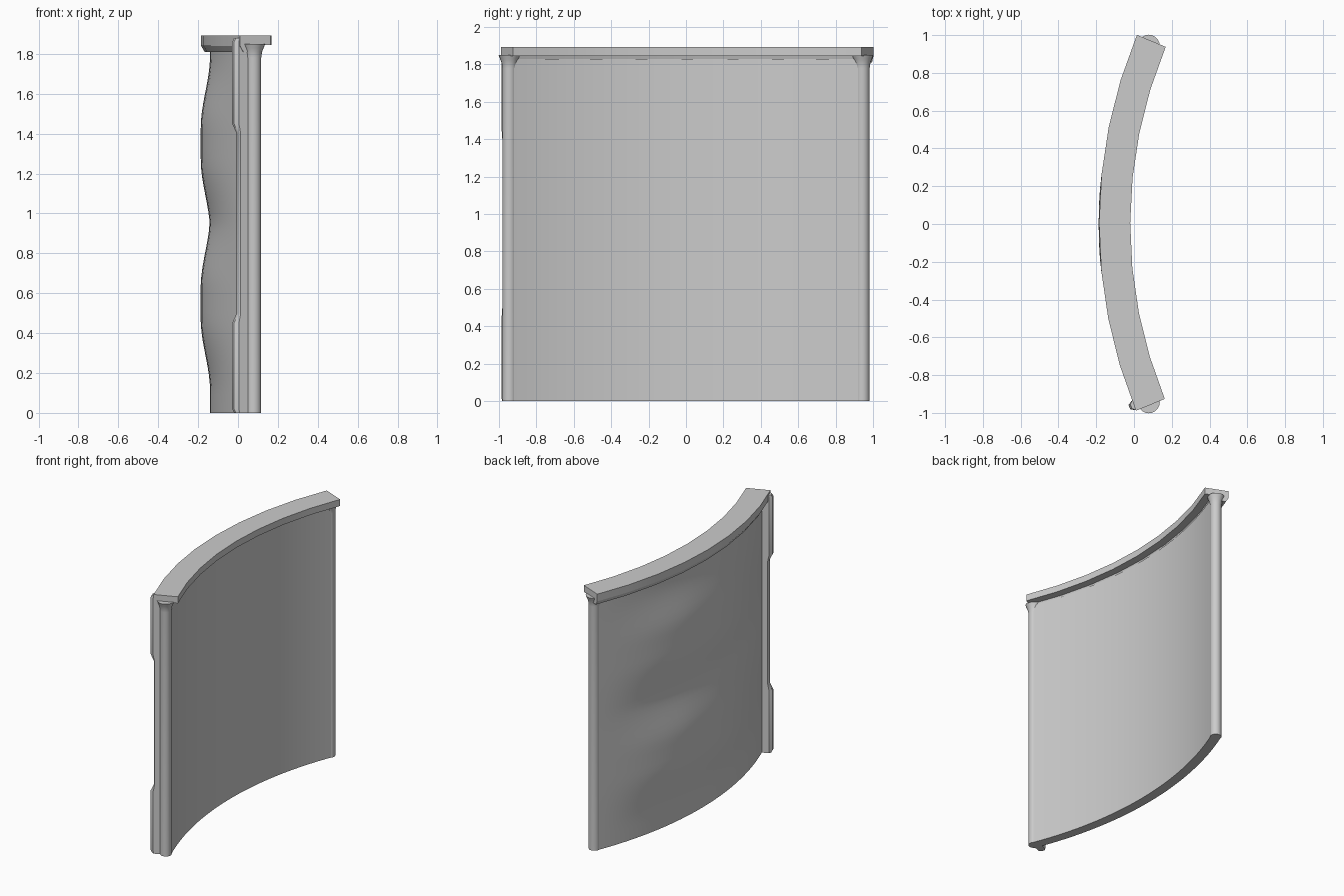
import bpy, bmesh, math
from mathutils import Vector

cube = bpy.data.objects.get("Cube")
if cube:
    bpy.data.objects.remove(cube, do_unlink=True)

CX = 2.415          # centre of the plan arc
R_IN, R_OUT = 2.485, 2.555
END = math.radians(22)

mat = bpy.data.materials.new("plain_grey")
mat.use_nodes = True
grey = (0.6, 0.6, 0.6, 1)
mat.diffuse_color = grey
mat.node_tree.nodes["Principled BSDF"].inputs["Base Color"].default_value = grey


def plan(r, a, z):
    return Vector((CX - r * math.cos(a), r * math.sin(a), z))


def finish(name, bm, angle):
    bmesh.ops.recalc_face_normals(bm, faces=bm.faces)
    me = bpy.data.meshes.new(name)
    bm.to_mesh(me)
    bm.free()
    me.materials.append(mat)
    ob = bpy.data.objects.new(name, me)
    bpy.context.collection.objects.link(ob)
    bpy.ops.object.select_all(action="DESELECT")
    ob.select_set(True)
    bpy.context.view_layer.objects.active = ob
    bpy.ops.object.shade_smooth_by_angle(angle=math.radians(angle))
    return ob


def loft(name, rings, angle=30):
    """Skin closed rings of points and cap both ends."""
    bm = bmesh.new()
    loops = [[bm.verts.new(p) for p in ring] for ring in rings]
    n = len(loops[0])
    for a, b in zip(loops, loops[1:]):
        for i in range(n):
            j = (i + 1) % n
            bm.faces.new((a[i], a[j], b[j], b[i]))
    bm.faces.new(loops[0])
    bm.faces.new(loops[-1])
    return finish(name, bm, angle)


def smooth(t):
    t = max(0, min(1, t))
    return t * t * (3 - 2 * t)


# Curved panel with two swellings on its convex side
def swell(z, a):
    d = min(abs(z - 0.55), abs(z - 1.35))
    return 0.047 * smooth((0.44 - d) / 0.36) * smooth((1 - abs(a) / END) / 0.85)


TOP = 1.83
rings = []
for i in range(33):
    a = END * (i / 16 - 1)
    outer = [plan(R_OUT + swell(TOP * k / 40, a), a, TOP * k / 40) for k in range(41)]
    rings.append([plan(R_IN, a, 0)] + outer + [plan(R_IN, a, TOP)])
loft("curved_panel", rings)

# Coping swept along the arc in eight straight lengths
section = [(2.435, 1.845), (2.435, 1.893), (2.6, 1.893), (2.6, 1.84),
           (2.582, 1.81), (2.5, 1.81), (2.49, 1.845)]
A0, A1 = math.radians(-22.35), math.radians(22.65)
loft("coping", [[plan(r, A0 + (A1 - A0) * i / 8, z) for r, z in section]
                for i in range(9)], 15)

# Rounded end posts, flaring into the coping
for side, name in ((-1, "front_end_post"), (1, "back_end_post")):
    c = plan(2.52, side * END, 0)
    rings = []
    for z, r in ((0, 0.038), (1.78, 0.038), (1.81, 0.042), (1.83, 0.05), (1.85, 0.058)):
        rings.append([c + Vector((r * math.cos(t), r * math.sin(t), z))
                      for t in (2 * math.pi * k / 20 for k in range(20))])
    loft(name, rings)

# Latch strip on the front end, slimmer through its middle
c = plan(2.59, -END * 0.985, 0)
out = Vector((-math.cos(END), -math.sin(END), 0))
along = Vector((math.sin(END), -math.cos(END), 0))
rings = []
for z, d in ((0, 0.025), (0.02, 0.035), (0.45, 0.035), (0.5, 0.011),
             (1.4, 0.011), (1.45, 0.035), (1.86, 0.035), (1.88, 0.025)):
    pts = [(-0.04, -0.026), (d * 0.4, -0.026), (d, -0.012),
           (d, 0.012), (d * 0.4, 0.026), (-0.04, 0.026)]
    rings.append([c + out * u + along * v + Vector((0, 0, z)) for u, v in pts])
loft("latch_strip", rings)
